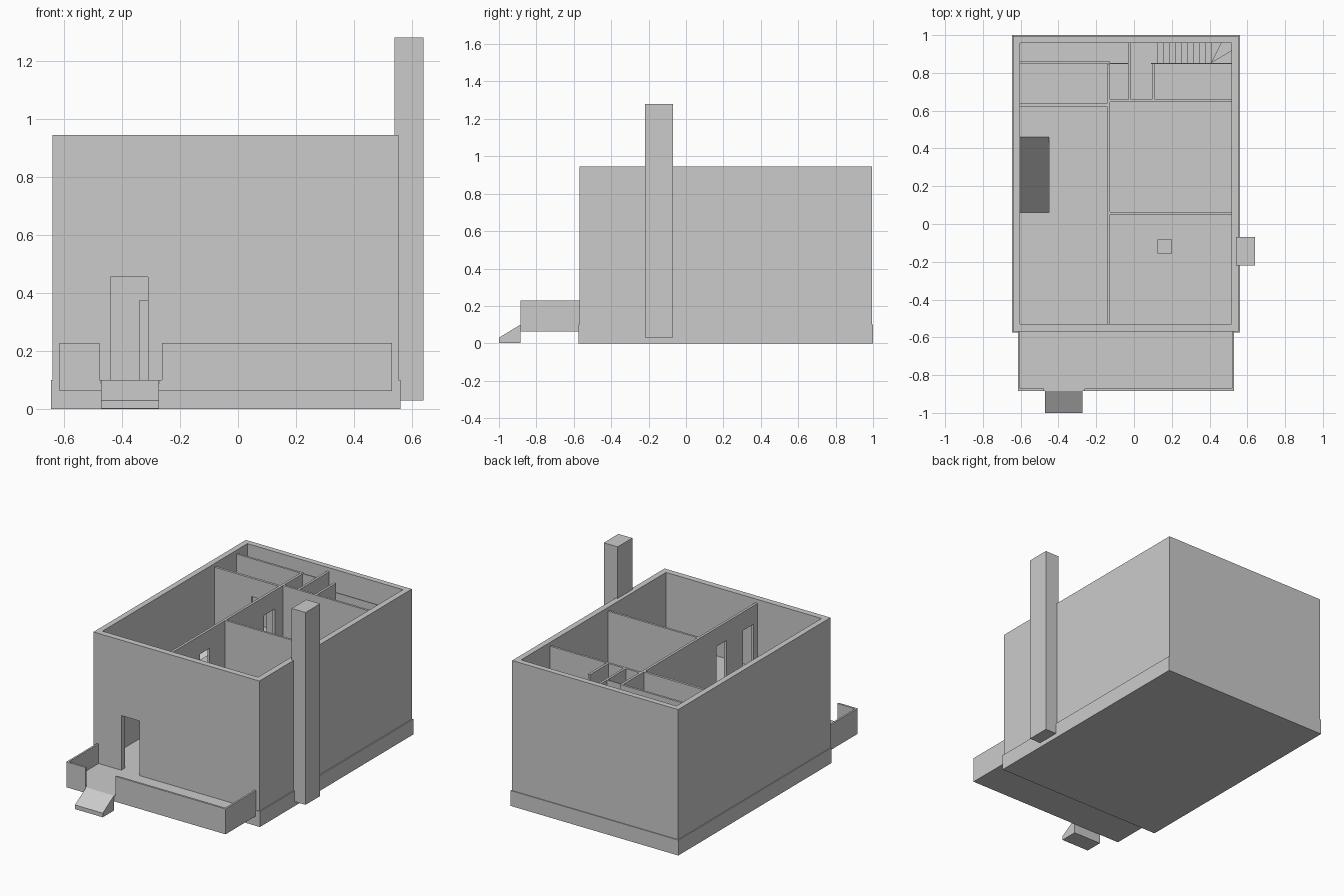
import bpy, bmesh, math

if "Cube" in bpy.data.objects:
    bpy.data.objects.remove(bpy.data.objects["Cube"])

GROUND, UPPER, TOP = 0.10, 0.50, 0.945
PART_TOP = 0.92


def add_boxes(bm, boxes):
    for x0, x1, y0, y1, z0, z1 in boxes:
        r = bmesh.ops.create_cube(bm, size=1)
        for v in r['verts']:
            v.co = ((x0 + x1) / 2 + v.co.x * (x1 - x0),
                    (y0 + y1) / 2 + v.co.y * (y1 - y0),
                    (z0 + z1) / 2 + v.co.z * (z1 - z0))


def finish(name, bm):
    bmesh.ops.recalc_face_normals(bm, faces=bm.faces[:])
    me = bpy.data.meshes.new(name)
    bm.to_mesh(me)
    bm.free()
    ob = bpy.data.objects.new(name, me)
    bpy.context.collection.objects.link(ob)
    return ob


def boxes(name, *items):
    bm = bmesh.new()
    add_boxes(bm, items)
    return finish(name, bm)


def prism(name, pts, vec):
    """Extrude a flat outline along a vector."""
    bm = bmesh.new()
    f = bm.faces.new([bm.verts.new(p) for p in pts])
    r = bmesh.ops.extrude_face_region(bm, geom=[f])
    vs = [g for g in r['geom'] if isinstance(g, bmesh.types.BMVert)]
    bmesh.ops.translate(bm, verts=vs, vec=vec)
    if not any(g.is_valid and len(g.verts) == len(pts) and g is f for g in bm.faces):
        bm.faces.new([v for v in list(bm.verts)[:len(pts)]])
    return finish(name, bm)


def wall(name, axis, a0, a1, b0, b1, z0, z1, doors=()):
    """Wall running along an axis, with door openings (start, end, head)."""
    parts, at = [], a0
    for d0, d1, head in doors:
        parts += [(at, d0, z0, z1), (d0, d1, head, z1)]
        at = d1
    parts.append((at, a1, z0, z1))
    return boxes(name, *[(s, e, b0, b1, l, h) if axis == 'x' else (b0, b1, s, e, l, h)
                         for s, e, l, h in parts])


# Foundation and outer walls
boxes("foundation", (-0.645, 0.56, -0.575, 1.0, 0, GROUND))
wall("front_wall", 'x', -0.64, 0.553, -0.57, -0.53, GROUND, TOP, [(-0.44, -0.31, 0.455)])
wall("back_wall", 'x', -0.64, 0.553, 0.958, 0.995, GROUND, TOP)
wall("left_wall", 'y', -0.53, 0.958, -0.64, -0.603, GROUND, TOP)
wall("right_wall", 'y', -0.53, 0.958, 0.515, 0.553, GROUND, TOP)
boxes("chimney", (0.54, 0.64, -0.22, -0.07, 0.03, 1.28))

# Upper floor slab around two stairwells
boxes("upper_floor",
      (-0.603, 0.515, -0.53, 0.06, 0.47, UPPER),
      (-0.45, 0.515, 0.06, 0.46, 0.47, UPPER),
      (-0.603, 0.515, 0.46, 0.85, 0.47, UPPER),
      (-0.603, 0.095, 0.85, 0.958, 0.47, UPPER))
boxes("floor_hatch", (0.125, 0.2, -0.155, -0.083, UPPER, UPPER + 0.015))

# Partitions on both storeys
for level, z0, z1, head in (("ground", GROUND, 0.47, 0.375), ("upper", UPPER, PART_TOP, 0.80)):
    up = level == "upper"
    hall_doors = [(-0.21, -0.11, head), (0.45, 0.56, head)]
    if up:
        hall_doors.insert(0, (-0.49, -0.38, head))
    wall(level + "_hall_partition", 'y', -0.53, 0.845, -0.143, -0.127, z0, z1, hall_doors)
    wall(level + "_left_partition", 'x', -0.603, -0.143, 0.622, 0.638, z0, z1, [(-0.34, -0.23, head)])
    wall(level + "_middle_partition", 'x', -0.127, 0.515, 0.05, 0.064, z0, z1)
    wall(level + "_rear_partition", 'x', -0.127, 0.515, 0.645, 0.659, z0, z1)
    if up:
        wall("upper_back_partition", 'x', -0.603, -0.127, 0.846, 0.86, z0, z1)
        wall("closet_front", 'x', -0.127, -0.03, 0.846, 0.853, z0, z1)
        wall("closet_side", 'y', 0.659, 0.958, -0.03, -0.015, z0, z1)
        wall("stair_side_partition", 'y', 0.659, 0.85, 0.095, 0.11, z0, z1)
        wall("stair_rail_wall", 'x', 0.09, 0.515, 0.846, 0.853, z0, 0.86)

# Sloping main stair flight with side stringer
prism("main_stair", [(-0.603, 0.06, GROUND), (-0.603, 0.12, GROUND),
                     (-0.603, 0.46, 0.44), (-0.603, 0.46, UPPER)], (0.145, 0, 0))
prism("main_stair_stringer", [(-0.458, 0.06, GROUND), (-0.458, 0.12, GROUND),
                              (-0.458, 0.46, 0.44), (-0.458, 0.46, UPPER)], (0.008, 0, 0))

# Rear stair: three winders then a straight flight
RISE = 0.4 / 13
ring = [(0.515, 0.853), (0.515, 0.915), (0.463, 0.958), (0.41, 0.958)]
for i in range(3):
    zt = RISE * (i + 1)
    corner = [(0.41, 0.853), ring[i]] + ([(0.515, 0.958)] if i == 1 else []) + [ring[i + 1]]
    prism("winder_step_%d" % (i + 1), [(x, y, GROUND) for x, y in corner], (0, 0, zt))
RUN = (0.41 - 0.095) / 10
boxes("rear_stair_flight", *[(0.41 - RUN * (i + 1), 0.41 - RUN * i, 0.853, 0.958,
                              GROUND + RISE * max(0, i + 1), GROUND + RISE * (i + 4))
                             for i in range(10)])

# Porch deck, parapets and entry ramp
boxes("porch_deck", (-0.615, 0.53, -0.885, -0.57, 0.063, GROUND))
boxes("porch_parapet",
      (-0.615, -0.603, -0.885, -0.57, GROUND, 0.228),
      (0.518, 0.53, -0.885, -0.57, GROUND, 0.228),
      (-0.603, -0.477, -0.885, -0.872, GROUND, 0.228),
      (-0.262, 0.518, -0.885, -0.872, GROUND, 0.228))
prism("entry_ramp", [(-0.472, -1.0, 0.003), (-0.472, -0.885, 0.003),
                     (-0.472, -0.885, GROUND), (-0.472, -1.0, 0.03)], (0.2, 0, 0))
